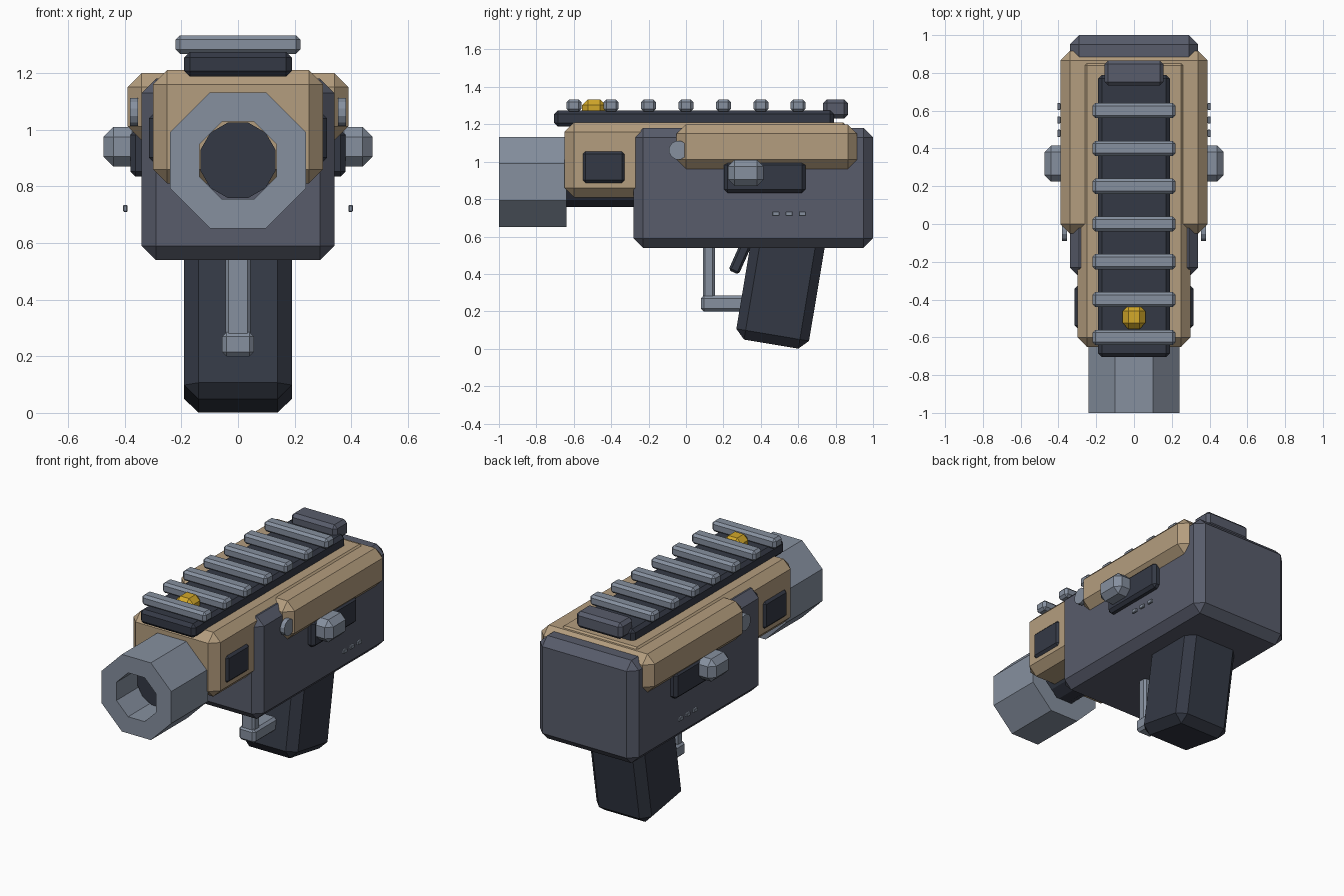
import bpy, bmesh, math
from mathutils import Matrix, Vector

if "Cube" in bpy.data.objects:
    bpy.data.objects.remove(bpy.data.objects["Cube"])


def material(name, rgb):
    m = bpy.data.materials.new(name)
    lin = [((c / 255 + 0.055) / 1.055) ** 2.4 for c in rgb]
    m.diffuse_color = (*lin, 1)
    m.use_nodes = True
    m.node_tree.nodes["Principled BSDF"].inputs["Base Color"].default_value = m.diffuse_color
    return m


TAN = material("tan", (180, 157, 126))
SLATE = material("slate", (88, 92, 107))
DARK = material("dark_charcoal", (52, 57, 69))
GREY = material("light_grey", (134, 144, 159))
GOLD = material("gold", (210, 168, 42))


def finish(name, bm, mat):
    bmesh.ops.recalc_face_normals(bm, faces=bm.faces)
    me = bpy.data.meshes.new(name)
    bm.to_mesh(me)
    bm.free()
    me.materials.append(mat)
    ob = bpy.data.objects.new(name, me)
    bpy.context.collection.objects.link(ob)
    return ob


def box(name, mat, x, y, z, bevel=0.02, tilt=0):
    """Chamfered box from (min, max) ranges, tilted about x around its centre."""
    size = [r[1] - r[0] for r in (x, y, z)]
    mid = Vector([(r[0] + r[1]) / 2 for r in (x, y, z)])
    bm = bmesh.new()
    bmesh.ops.create_cube(bm, size=1)
    bmesh.ops.scale(bm, vec=size, verts=bm.verts)
    bmesh.ops.bevel(bm, geom=bm.edges[:], offset=bevel, segments=1,
                    affect='EDGES', profile=0.5)
    bmesh.ops.transform(bm, verts=bm.verts,
                        matrix=Matrix.Translation(mid) @ Matrix.Rotation(math.radians(tilt), 4, 'X'))
    return finish(name, bm, mat)


def pair(name, mat, x, y, z, bevel):
    """The same box on both sides."""
    box(name + "_right", mat, x, y, z, bevel)
    box(name + "_left", mat, (-x[1], -x[0]), y, z, bevel)


def cylinder(name, mat, sides, r, length, centre, axis):
    bm = bmesh.new()
    bmesh.ops.create_cone(bm, cap_ends=True, segments=sides, radius1=r, radius2=r, depth=length)
    turn = Matrix.Rotation(math.pi / 2, 4, axis) @ Matrix.Rotation(math.pi / sides, 4, 'Z')
    bmesh.ops.transform(bm, verts=bm.verts, matrix=Matrix.Translation(centre) @ turn)
    return finish(name, bm, mat)


# main body and tan shells
box("body", SLATE, (-0.34, 0.34), (-0.28, 1.0), (0.54, 1.18), 0.05)
box("front_shell", TAN, (-0.30, 0.30), (-0.65, 0.89), (0.81, 1.21), 0.05)
box("upper_cover", TAN, (-0.39, 0.39), (-0.05, 0.915), (0.962, 1.20), 0.05)

# octagonal muzzle tube with open bore
bm = bmesh.new()
rings = []
for radius, y in ((0.26, -1.0), (0.26, -0.64), (0.148, -0.64), (0.148, -1.0)):
    rings.append([bm.verts.new((radius * math.cos(a), y, 0.892 + radius * math.sin(a)))
                  for a in (math.pi / 8 + i * math.pi / 4 for i in range(8))])
for k in range(4):
    a, b = rings[k], rings[(k + 1) % 4]
    for i in range(8):
        j = (i + 1) % 8
        bm.faces.new((a[i], a[j], b[j], b[i]))
finish("muzzle", bm, GREY)
cylinder("barrel", DARK, 12, 0.138, 0.62, (0, -0.49, 0.892), 'X')

# grip, trigger and guard
box("grip", DARK, (-0.19, 0.19), (0.316, 0.710), (0.02, 0.72), 0.05, -9.5)
box("trigger", DARK, (-0.03, 0.03), (0.265, 0.325), (0.40, 0.60), 0.012, -24)
box("guard_post", GREY, (-0.045, 0.045), (0.09, 0.155), (0.24, 0.58), 0.012)
box("guard_base", GREY, (-0.056, 0.056), (0.08, 0.40), (0.20, 0.285), 0.015)

# top rail with cross bars
box("rail_base", DARK, (-0.19, 0.19), (-0.705, 0.79), (1.187, 1.275), 0.02)
for i in range(7):
    y = -0.6 + 0.2 * i
    box(f"rail_bar_{i + 1}", GREY, (-0.22, 0.22), (y - 0.04, y + 0.04), (1.268, 1.333), 0.015)
box("rear_sight", SLATE, (-0.157, 0.157), (0.733, 0.866), (1.232, 1.333), 0.02)
box("front_sight", GOLD, (-0.06, 0.06), (-0.555, -0.43), (1.22, 1.333), 0.03)

# side details on both sides
pair("side_window", DARK, (0.25, 0.314), (-0.556, -0.325), (0.883, 1.058), 0.018)
pair("bolt_plate", DARK, (0.30, 0.38), (0.203, 0.638), (0.834, 1.0), 0.018)
pair("bolt_handle", GREY, (0.34, 0.475), (0.225, 0.415), (0.87, 1.01), 0.035)
for i in range(3):
    y = 0.48 + 0.071 * i
    pair(f"side_mark_{i + 1}", GREY, (0.39, 0.406), (y - 0.019, y + 0.019), (0.71, 0.734), 0.003)
for side, label in ((1, "right"), (-1, "left")):
    cylinder("pivot_pin_" + label, GREY, 12, 0.051, 0.028, (side * 0.368, -0.041, 1.062), 'Y')
